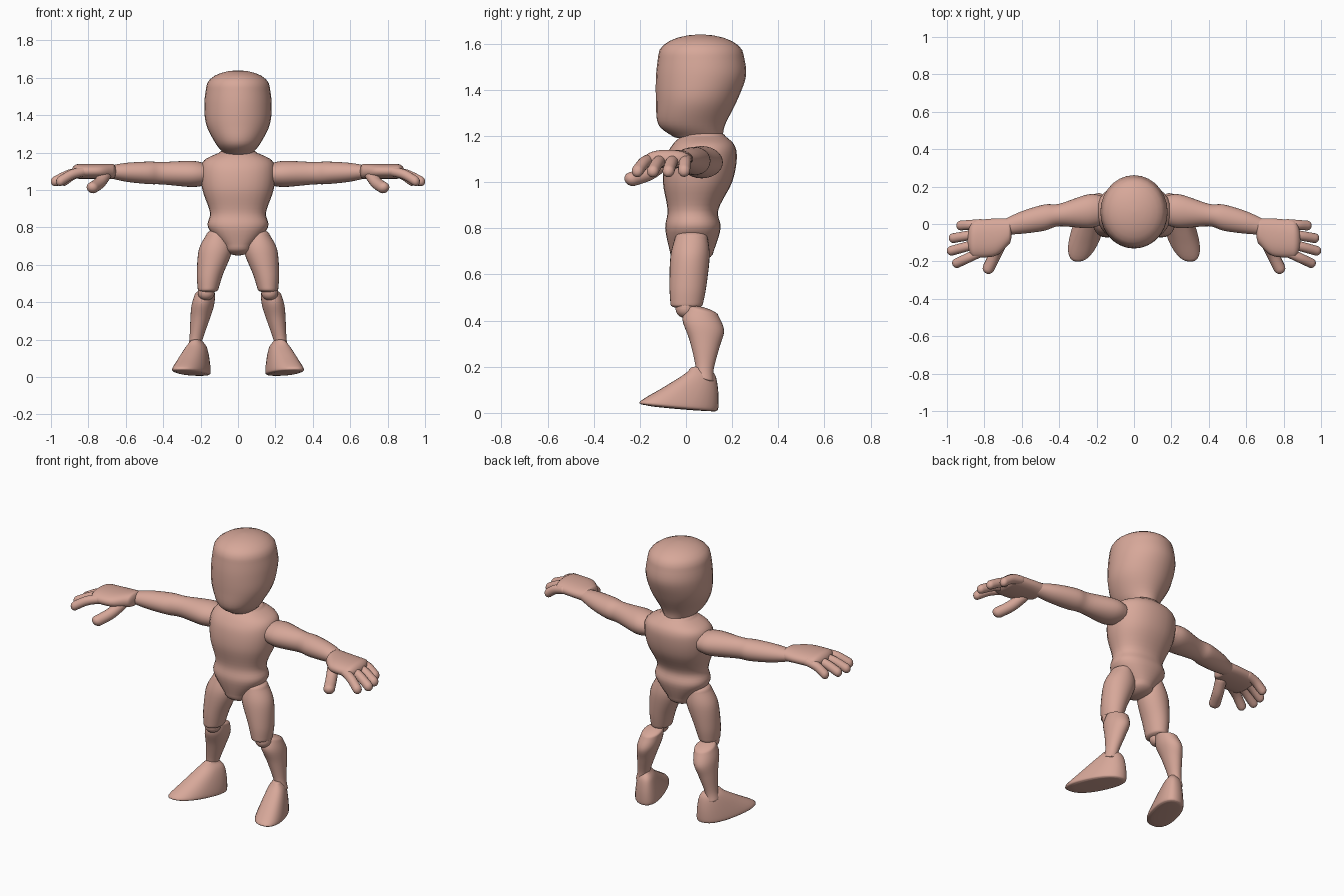
import bpy
import bmesh
from math import cos, sin, pi, copysign
from mathutils import Vector

default = bpy.data.objects.get("Cube")
if default:
    bpy.data.objects.remove(default, do_unlink=True)

color = (.68, .39, .32, 1)
skin = bpy.data.materials.new("skin")
skin.use_nodes = True
skin.diffuse_color = color
skin.node_tree.nodes["Principled BSDF"].inputs["Base Color"].default_value = color


def smooth_path(rings, steps=5):
    """Catmull-Rom interpolation of rings, each a centre and two half axes."""
    result = []
    last = len(rings) - 1
    for i in range(last):
        before, start, end, after = rings[max(i - 1, 0)], rings[i], rings[i + 1], rings[min(i + 2, last)]
        for step in range(steps):
            t = step / steps
            ring = []
            for a, b, c, d in zip(before, start, end, after):
                leave, arrive = (c - a) / 2, (d - b) / 2
                bend = c - b - leave
                ring.append(b + t * (leave + t * (bend + (t - 1) * (leave + arrive - 2 * (c - b)))))
            result.append(ring)
    return result + [rings[last]]


def dome(ring, neighbour, depth, steps=6):
    """Shrinking rings that round off an end."""
    centre, u, v = ring
    outward = (centre - neighbour[0]).normalized()
    angles = [pi / 2 * (k + 1) / (steps + .2) for k in range(steps)]
    return [(centre + outward * depth * sin(a), u * cos(a), v * cos(a)) for a in angles]


def loft(name, rings, start_dome, end_dome, power=1, mirror=True, sides=28):
    """Skin a closed body over rings; a power below one squares the section."""
    path = smooth_path(rings)
    path = (dome(path[0], path[1], start_dome)[::-1] + path
            + dome(path[-1], path[-2], end_dome))
    bm = bmesh.new()
    loops = []
    for centre, u, v in path:
        loop = []
        for k in range(sides):
            c, s = cos(2 * pi * k / sides), sin(2 * pi * k / sides)
            loop.append(bm.verts.new(centre + u * copysign(abs(c) ** power, c)
                                     + v * copysign(abs(s) ** power, s)))
        loops.append(loop)
    for low, high in zip(loops, loops[1:]):
        for k in range(sides):
            bm.faces.new((low[k - 1], low[k], high[k], high[k - 1]))
    bm.faces.new(loops[0])
    bm.faces.new(loops[-1])
    bmesh.ops.recalc_face_normals(bm, faces=bm.faces)
    mesh = bpy.data.meshes.new(name)
    bm.to_mesh(mesh)
    bm.free()
    mesh.materials.append(skin)
    mesh.shade_smooth()
    obj = bpy.data.objects.new(name, mesh)
    bpy.context.collection.objects.link(obj)
    if mirror:
        modifier = obj.modifiers.new("both_sides", "MIRROR")
        modifier.use_mirror_merge = False


def level_ring(x, y, z, half_width, half_depth, shear=0, tilt=0):
    """Ring around a vertical body; shear turns it outward, tilt lowers its back."""
    return (Vector((x, y, z)), Vector((half_width, 0, 0)),
            Vector((-shear, 1, -tilt)) * half_depth)


def cross_ring(x, y, z, half_depth, half_height):
    """Ring around a body that runs sideways."""
    return Vector((x, y, z)), Vector((0, half_depth, 0)), Vector((0, 0, half_height))


def digit(name, base, tip, radius, bend):
    """A slightly bent finger with a rounded tip."""
    base, tip = Vector(base), Vector(tip)
    along = (tip - base).normalized()
    side = along.cross(Vector((0, 0, 1))).normalized()
    up = side.cross(along)
    end = tip - along * radius
    centres = (base, (base + end) / 2 + up * bend, end)
    loft(name, [(c, side * radius, up * radius) for c in centres], radius, radius, sides=16)


# Head with a flat face and a full back of the skull: height, front, back, half width
head = ((1.2, -.06, .16, .08), (1.25, -.12, .17, .12), (1.35, -.13, .22, .17),
        (1.46, -.13, .26, .18), (1.55, -.12, .25, .17))
loft("head", [level_ring(0, (front + back) / 2, z, half, (back - front) / 2)
              for z, front, back, half in head], .02, .09, mirror=False)

# Torso from the crotch to the neck
torso = ((.7, -.07, .12, .08), (.8, -.09, .15, .16), (.88, -.08, .14, .15),
         (1, -.1, .2, .19), (1.1, -.09, .22, .2), (1.16, -.06, .21, .18), (1.2, -.02, .17, .1))
loft("torso", [level_ring(0, (front + back) / 2, z, half, (back - front) / 2)
               for z, front, back, half in torso], .05, .02, power=.9, mirror=False)

# Arms curve forward towards the wrist: distance out, half depth, half height
arms = ((.18, .08, .06), (.25, .09, .07), (.4, .06, .06), (.48, .07, .06), (.6, .06, .05), (.7, .04, .03))
loft("arms", [cross_ring(x, .08 - x * x / 5, 1.08 + x / 40, depth, height)
              for x, depth, height in arms], .02, .02)

# Palms, widening towards the knuckles
palms = ((.67, -.04, .07), (.74, -.07, .1), (.85, -.08, .1))
loft("palms", [cross_ring(x, y, 1.1, depth, .04) for x, y, depth in palms], .02, .04, power=.9)

# Four fingers fanned at even spacing, and the thumb
fingers = (("little", .95), ("ring", .99), ("middle", 1), ("index", .97))
for i, (name, reach) in enumerate(fingers):
    digit(name + "_fingers", (.82, -.05 * i, 1.1), (reach, -.01 - .07 * i, 1.04), .026, .01)
digit("thumbs", (.71, -.1, 1.08), (.79, -.26, 1), .032, -.01)

# Thighs: height, distance out, half width, half depth
thighs = ((.76, .11, .06, .07), (.68, .12, .09, .085), (.55, .15, .07, .08), (.47, .16, .055, .07))
loft("thighs", [level_ring(x, .07 * z - .03, z, width, depth)
                for z, x, width, depth in thighs], .03, .02)

# Knee joints
loft("knees", [level_ring(.17, 0, z, .045, .045) for z in (.45, .46)], .04, .04)

# Calves with the muscle pushed back: height, depth position, half width, half depth
calves = ((.44, .07, .055, .07), (.38, .075, .06, .09), (.3, .08, .05, .065), (.2, .08, .035, .04), (.15, .08, .035, .04))
loft("calves", [level_ring(.265 - z / 5, y, z, width, depth, tilt=.25)
                for z, y, width, depth in calves], .02, .01)

# Feet with toes turned outward and the sole lifted at the toe
feet = ((.02, -.17, .13, .075), (.035, -.2, .14, .085), (.1, -.1, .14, .07),
        (.16, -.01, .13, .05), (.19, .02, .11, .03))
for_sole = [((front + back) / 2, (back - front) / 2, z, half) for z, front, back, half in feet]
loft("feet", [level_ring(.24 - .3 * y, y, z, half, depth, shear=.3, tilt=.08)
              for y, depth, z, half in for_sole], .012, .01, power=.85)
